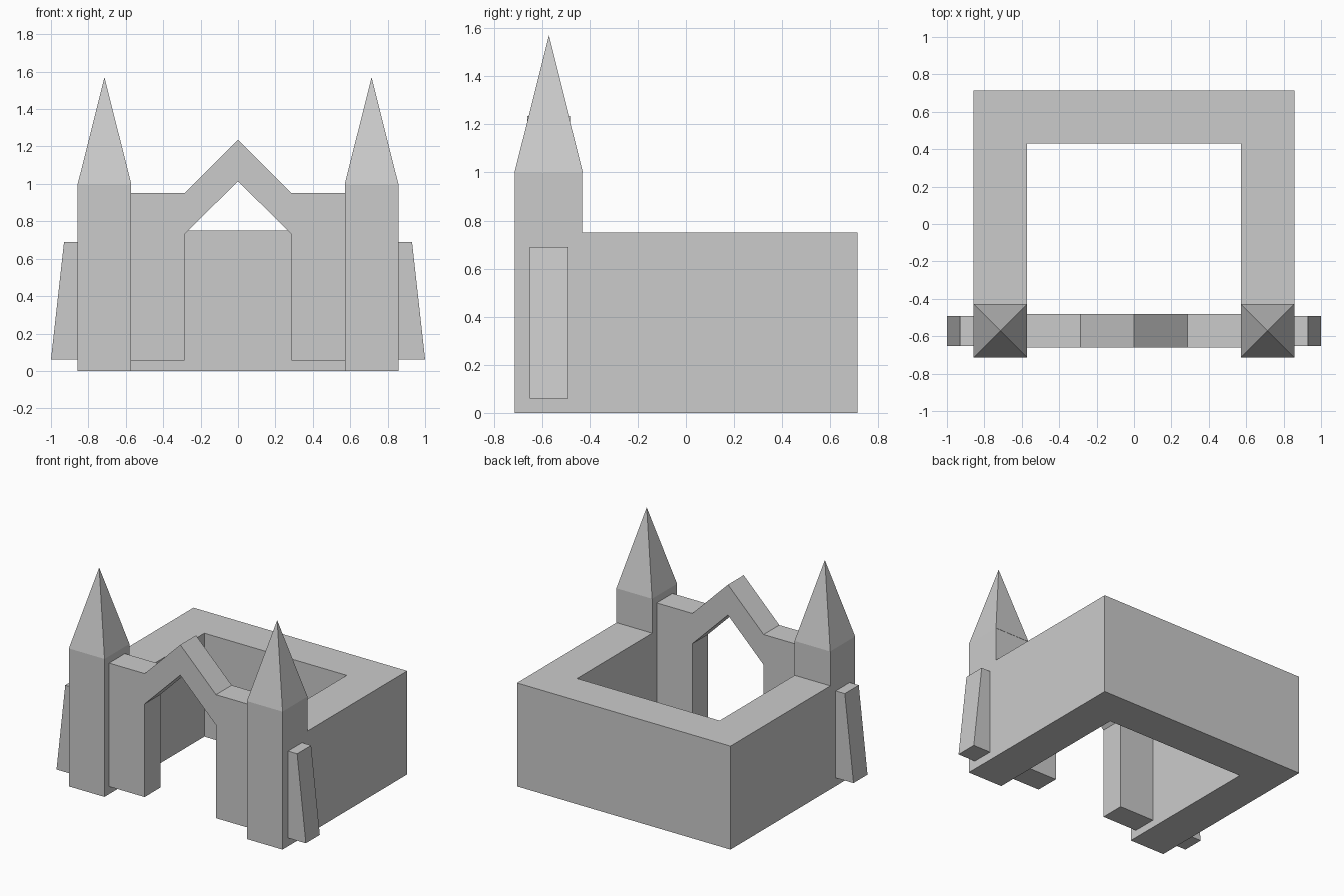
import bpy, bmesh
from mathutils import Vector
from math import radians, sqrt

if "Cube" in bpy.data.objects:
    bpy.data.objects.remove(bpy.data.objects["Cube"])

IN, OUT = 0.571, 0.857        # inner and outer faces of the side walls
BACK, STEP = 0.714, 0.43      # outer half depth, tower rear / inner back face
TOWER_C = (OUT + IN) / 2      # tower centre in x
GATE_Y = -0.571               # centre line of gate, buttresses and spires


def finish(name, bm, mirror=False):
    bmesh.ops.recalc_face_normals(bm, faces=bm.faces[:])
    mesh = bpy.data.meshes.new(name)
    bm.to_mesh(mesh)
    bm.free()
    obj = bpy.data.objects.new(name, mesh)
    bpy.context.collection.objects.link(obj)
    if mirror:
        mod = obj.modifiers.new("Mirror", 'MIRROR')
        mod.use_mirror_merge = False
    return obj


def extrude(bm, faces, vec):
    """Extrude faces along vec and return the new end faces."""
    geom = bmesh.ops.extrude_face_region(bm, geom=faces)["geom"]
    verts = [g for g in geom if isinstance(g, bmesh.types.BMVert)]
    bmesh.ops.translate(bm, vec=Vector(vec), verts=verts)
    return [g for g in geom if isinstance(g, bmesh.types.BMFace)]


def front_prism(name, profile, thickness, mirror=False):
    """Extrude an (x, z) profile in y, centred on the gate line."""
    bm = bmesh.new()
    y = GATE_Y - thickness / 2
    face = bm.faces.new([bm.verts.new((x, y, z)) for x, z in profile])
    extrude(bm, [face], (0, thickness, 0))
    return finish(name, bm, mirror)


# Courtyard walls and tower shafts: one plan, with the tower squares raised higher
bm = bmesh.new()
court = [(-OUT, -STEP), (-IN, -STEP), (-IN, STEP), (IN, STEP),
         (IN, -STEP), (OUT, -STEP), (OUT, BACK), (-OUT, BACK)]
left = [(-OUT, -BACK), (-IN, -BACK), (-IN, -STEP), (-OUT, -STEP)]
right = [(IN, -BACK), (OUT, -BACK), (OUT, -STEP), (IN, -STEP)]
plan = [bm.faces.new([bm.verts.new((x, y, 0)) for x, y in outline])
        for outline in (court, left, right)]
bmesh.ops.remove_doubles(bm, verts=bm.verts[:], dist=0.0001)
tops = extrude(bm, plan, (0, 0, 0.75))
towers = [f for f in tops if f.calc_center_median().y < -STEP]
extrude(bm, towers, (0, 0, 0.25))
bmesh.ops.recalc_face_normals(bm, faces=bm.faces[:])
bmesh.ops.dissolve_limit(bm, angle_limit=radians(1),
                         verts=bm.verts[:], edges=bm.edges[:])
finish("walls_and_towers", bm)

# Four-sided spires
bm = bmesh.new()
bmesh.ops.create_cone(bm, cap_ends=True, segments=4, radius1=(OUT - IN) / sqrt(2),
                      radius2=0, depth=0.57)
bmesh.ops.remove_doubles(bm, verts=bm.verts[:], dist=0.0001)
for v in bm.verts:            # turn the square base parallel to the walls
    x, y = v.co.x, v.co.y
    v.co = Vector(((x - y) / sqrt(2) + TOWER_C, (x + y) / sqrt(2) + GATE_Y,
                   v.co.z + 1.285))
finish("spires", bm, mirror=True)

# Gabled gateway with pointed opening
half = [(0.286, 0.73), (0.286, 0.055), (IN, 0.055), (IN, 0.95), (0.286, 0.95)]
gate = ([(0, 1.015)] + half + [(0, 1.235)] + [(-x, z) for x, z in reversed(half)])
front_prism("gateway", gate, 0.18)

# Sloping buttresses on the outer tower sides
front_prism("buttresses", [(OUT, 0.06), (1.0, 0.06), (0.93, 0.69), (OUT, 0.69)],
            0.16, mirror=True)
